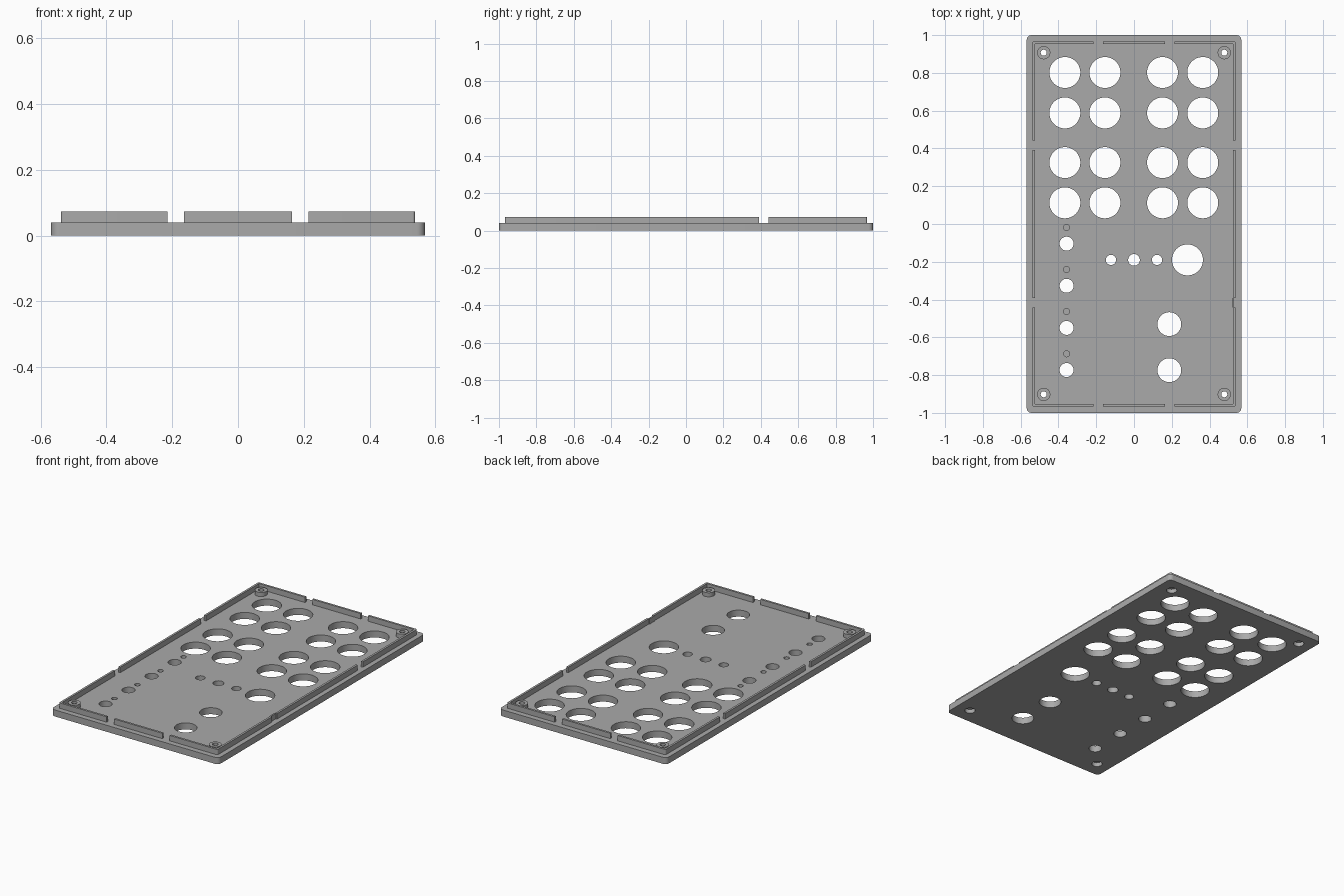
import bpy, bmesh, math
from mathutils import Matrix

cube = bpy.data.objects.get("Cube")
if cube:
    bpy.data.objects.remove(cube, do_unlink=True)

grey = bpy.data.materials.new("panel grey")
grey.use_nodes = True
GREY = (0.40, 0.40, 0.40, 1)
grey.diffuse_color = GREY
grey.node_tree.nodes["Principled BSDF"].inputs["Base Color"].default_value = GREY

BASE = 0.04   # top of the plate
RIM = 0.073   # top of the locating lip
BOSS = 0.065  # top of the screw bosses


def new_object(name, bm):
    mesh = bpy.data.meshes.new(name)
    bm.to_mesh(mesh)
    bm.free()
    mesh.materials.append(grey)
    obj = bpy.data.objects.new(name, mesh)
    bpy.context.collection.objects.link(obj)
    return obj


def add_box(bm, x0, x1, y0, y1, z0, z1):
    place = Matrix.Translation(((x0 + x1) / 2, (y0 + y1) / 2, (z0 + z1) / 2))
    size = Matrix.Diagonal((x1 - x0, y1 - y0, z1 - z0, 1))
    return bmesh.ops.create_cube(bm, size=1, matrix=place @ size)["verts"]


def add_cylinder(bm, x, y, r, z0, z1):
    bmesh.ops.create_cone(bm, cap_ends=True, segments=48, radius1=r, radius2=r,
                          depth=z1 - z0,
                          matrix=Matrix.Translation((x, y, (z0 + z1) / 2)))


def round_upright_edges(bm, r):
    edges = [e for e in bm.edges
             if abs(e.verts[0].co.z - e.verts[1].co.z) > 0.01]
    bmesh.ops.bevel(bm, geom=edges, offset=r, segments=6, profile=0.5,
                    affect='EDGES')


def cut(obj, cutter_bm):
    cutter = new_object("cutter", cutter_bm)
    cutter.hide_render = True
    mod = obj.modifiers.new("cut", 'BOOLEAN')
    mod.operation = 'DIFFERENCE'
    mod.solver = 'EXACT'
    mod.object = cutter
    bpy.context.view_layer.objects.active = obj
    bpy.ops.object.modifier_apply(modifier=mod.name)
    bpy.data.objects.remove(cutter, do_unlink=True)


def smooth(obj):
    bpy.ops.object.select_all(action='DESELECT')
    obj.select_set(True)
    bpy.context.view_layer.objects.active = obj
    bpy.ops.object.shade_smooth_by_angle(angle=math.radians(30))


screws = [(x, y) for x in (-0.478, 0.478) for y in (-0.902, 0.907)]

# Panel plate with rounded corners
bm = bmesh.new()
add_box(bm, -0.568, 0.568, -1, 1, 0, BASE)
round_upright_edges(bm, 0.025)
panel = new_object("panel_plate", bm)

# Openings through the plate
holes = bmesh.new()


def hole(x, y, r, z0=-0.1):
    add_cylinder(holes, x, y, r, z0, 0.2)


for x in (-0.366, -0.154, 0.151, 0.364):
    for y in (0.802, 0.588, 0.325, 0.112):
        hole(x, y, 0.082)
for i in range(4):
    y = -0.104 - i * 0.223
    hole(-0.357, y, 0.037)
    hole(-0.357, y + 0.086, 0.016, 0.01)  # blind indicator pocket
for x, r in ((-0.122, 0.027), (0, 0.031), (0.122, 0.027)):
    hole(x, -0.19, r)
hole(0.283, -0.19, 0.082)
for y in (-0.53, -0.774):
    hole(0.187, y, 0.063)
for x, y in screws:
    hole(x, y, 0.025)
cut(panel, holes)

# Screw recesses in the underside
recesses = bmesh.new()
for x, y in screws:
    add_cylinder(recesses, x, y, 0.03, -0.1, 0.025)
cut(panel, recesses)
smooth(panel)

# Hollow screw bosses
for i, (x, y) in enumerate(screws):
    bm = bmesh.new()
    add_cylinder(bm, x, y, 0.035, 0.025, BOSS)
    boss = new_object(f"screw_boss_{i + 1}", bm)
    bore = bmesh.new()
    add_cylinder(bore, x, y, 0.016, -0.1, 0.2)
    cut(boss, bore)
    smooth(boss)

# Locating lip: a thin frame with gaps cut through each side
LX, LY, T = 0.538, 0.967, 0.013
bm = bmesh.new()
add_box(bm, -LX, LX, -LY, LY, BASE - 0.002, RIM)
round_upright_edges(bm, 0.008)
lip = new_object("locating_lip", bm)
gaps = bmesh.new()
add_box(gaps, T - LX, LX - T, T - LY, LY - T, 0, 0.2)
cut(lip, gaps)
gaps = bmesh.new()
for s in (-1, 1):
    add_box(gaps, s * 0.189 - 0.025, s * 0.189 + 0.025, -1, 1, 0, 0.2)
cut(lip, gaps)
gaps = bmesh.new()
for s in (-1, 1):
    add_box(gaps, -1, 1, s * 0.416 - 0.025, s * 0.416 + 0.025, 0, 0.2)
cut(lip, gaps)
smooth(lip)

# Small tab set behind one gap on the left side
bm = bmesh.new()
add_box(bm, 0.521, 0.53, -0.441, -0.391, BASE - 0.002, RIM)
new_object("gap_tab", bm)
